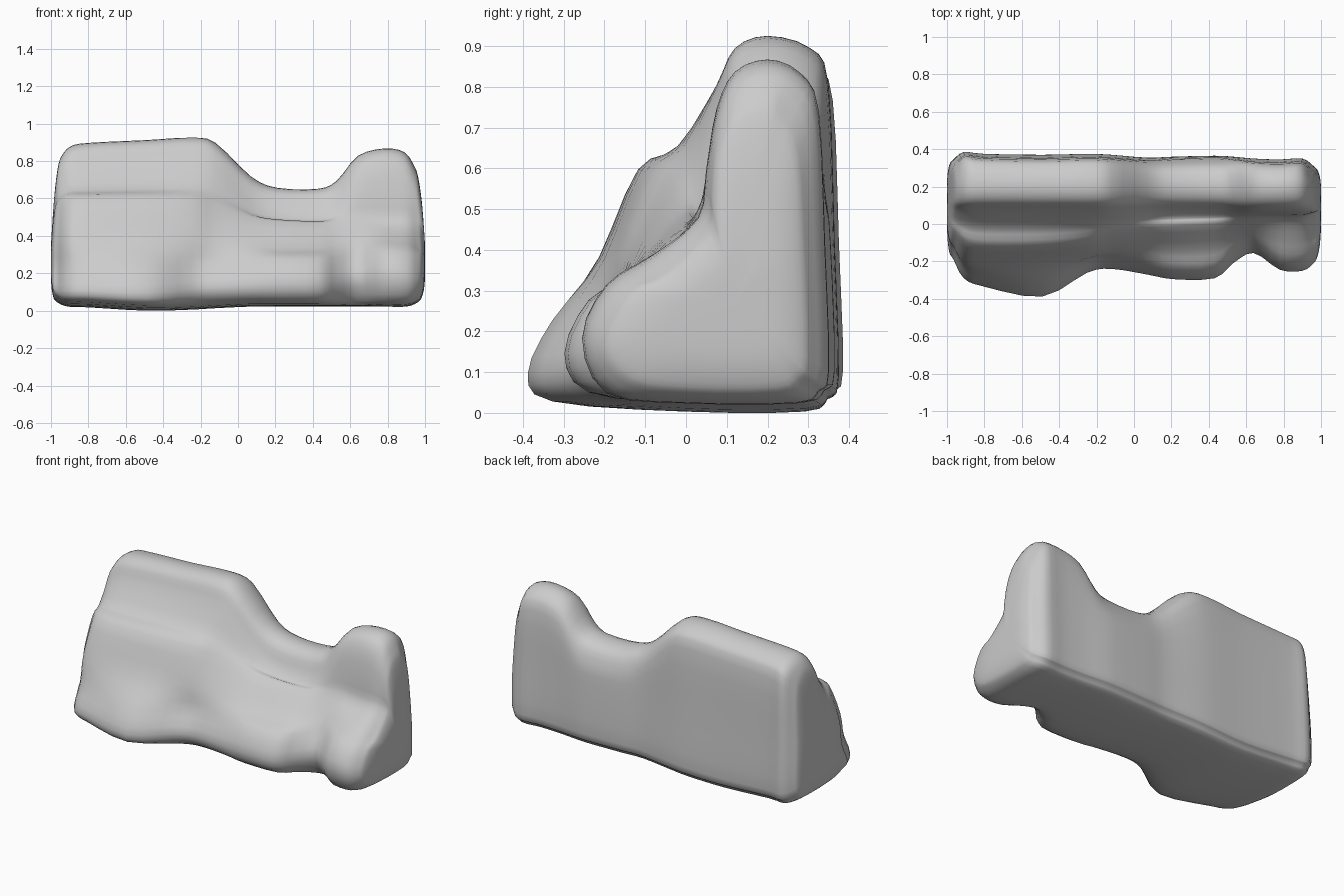
import bpy, bmesh
from mathutils import Vector

# Stations along x: x, top z, back y, bulge y, bulge z, lower y, lower z, toe y, toe z
STATIONS = [
    (-0.965, 0.83, 0.345, -0.04, 0.58, -0.11, 0.40, -0.19, 0.11),
    (-0.91, 0.88, 0.385, -0.09, 0.60, -0.19, 0.40, -0.29, 0.11),
    (-0.80, 0.90, 0.375, -0.115, 0.60, -0.21, 0.39, -0.335, 0.11),
    (-0.49, 0.915, 0.37, -0.115, 0.60, -0.21, 0.38, -0.388, 0.10),
    (-0.25, 0.928, 0.375, -0.09, 0.59, -0.17, 0.39, -0.26, 0.12),
    (-0.12, 0.90, 0.37, -0.05, 0.56, -0.14, 0.38, -0.24, 0.13),
    (0.07, 0.72, 0.355, -0.02, 0.50, -0.13, 0.36, -0.27, 0.14),
    (0.21, 0.66, 0.36, -0.01, 0.48, -0.14, 0.34, -0.295, 0.15),
    (0.43, 0.655, 0.365, 0.00, 0.47, -0.13, 0.34, -0.29, 0.15),
    (0.53, 0.70, 0.36, 0.015, 0.48, -0.08, 0.36, -0.21, 0.16),
    (0.64, 0.83, 0.35, 0.03, 0.50, -0.05, 0.385, -0.155, 0.18),
    (0.78, 0.87, 0.345, 0.03, 0.48, -0.08, 0.39, -0.245, 0.19),
    (0.90, 0.85, 0.35, 0.03, 0.48, -0.08, 0.385, -0.25, 0.18),
    (0.96, 0.78, 0.31, 0.05, 0.46, -0.06, 0.35, -0.21, 0.17),
]


def section(x, top, back, my, mz, ly, lz, toe, tz):
    """Closed y-z outline: flat back, rounded top roll, sloping front, round toe."""
    b = 0.028 - 0.026 * max(0, 1 - abs(x + 0.42) / 0.45)
    if abs(x) > 0.95:
        b = 0.05
    uy = (0.07 + my) / 2
    uz = (top - 0.13 + mz) / 2 - 0.2 * (0.07 - my)
    pts = [(back - 0.08, b), (back - 0.025, b + 0.03), (back, b + 0.08), (back - 0.01, 0.42),
           (back - 0.025, top - 0.12), (back - 0.07, top - 0.03), (0.20, top),
           (0.12, top - 0.03), (0.075, top - 0.12), (uy, uz), (my, mz), (ly, lz),
           (toe + 0.06, tz + 0.13), (toe, tz), (toe + 0.06, b + 0.025), (0.0, b)]
    return [Vector((x, y, z)) for y, z in pts]


def shrink(ring, x, s):
    c = Vector((0, 0.12, 0.27))
    out = [c + (p - c) * s for p in ring]
    for p in out:
        p.x = x
    return out


def spline(p, t):
    a, b, c, d = p
    return b + 0.5 * t * (c - a + t * (2 * a - 5 * b + 4 * c - d + t * (3 * (b - c) + d - a)))


def smooth_ring(r, steps=3):
    n = len(r)
    return [spline([r[(i + k) % n] for k in (-1, 0, 1, 2)], j / steps)
            for i in range(n) for j in range(steps)]


# Body rings, with shrunken rings that round off both ends
rings = [section(*s) for s in STATIONS]
rings = ([shrink(rings[0], x, s) for x, s in ((-1.0, 0.25), (-0.998, 0.6), (-0.987, 0.88))] + rings
         + [shrink(rings[-1], x, s) for x, s in ((0.983, 0.87), (0.997, 0.6), (1.0, 0.25))])
rings = [smooth_ring(r) for r in rings]

# Interpolate smoothly between stations
full = []
m = len(rings) - 1
for i in range(m):
    q = [rings[min(max(i + k, 0), m)] for k in (-1, 0, 1, 2)]
    for j in range(3):
        full.append([spline(p, j / 3) for p in zip(*q)])
full.append(rings[-1])

# Skin the rings into one closed soft form
bm = bmesh.new()
vr = [[bm.verts.new(p) for p in r] for r in full]
n = len(vr[0])
for a, b in zip(vr, vr[1:]):
    for i in range(n):
        k = (i + 1) % n
        bm.faces.new((a[i], a[k], b[k], b[i]))

# Close each end with a fan around its centre
for ring, x in ((vr[0], -1.0), (vr[-1], 1.0)):
    tip = bm.verts.new((x, 0.12, 0.27))
    for i in range(n):
        bm.faces.new((ring[i], ring[(i + 1) % n], tip))
bmesh.ops.recalc_face_normals(bm, faces=bm.faces)

# Lean the ends inward toward the top and stand the form on the floor
low = min(v.co.z for v in bm.verts)
for v in bm.verts:
    v.co.z -= low
    v.co.x = max(-1.0, min(1.0, v.co.x))
    lean = 0.06 * max(0, v.co.z - 0.35) * max(0, (abs(v.co.x) - 0.85) / 0.15)
    v.co.x -= lean if v.co.x > 0 else -lean
for f in bm.faces:
    f.smooth = True
mesh = bpy.data.meshes.new("soft_body")
bm.to_mesh(mesh)
bm.free()
bpy.context.collection.objects.link(bpy.data.objects.new("soft_body", mesh))
